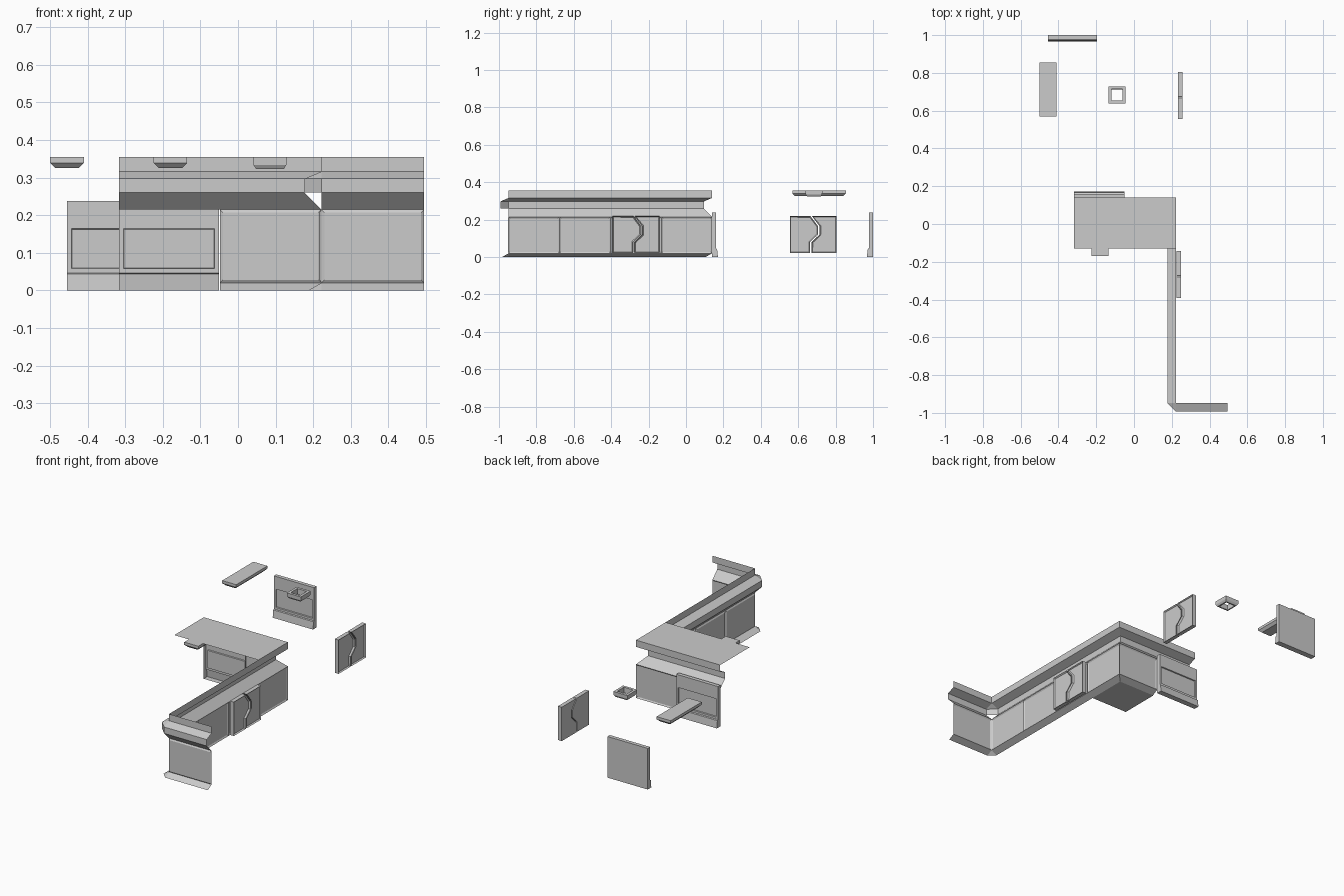
import bpy, bmesh
from mathutils import Vector as V

if "Cube" in bpy.data.objects:
    bpy.data.objects.remove(bpy.data.objects["Cube"])


def finish(name, bm, recalc=True):
    bmesh.ops.remove_doubles(bm, verts=bm.verts, dist=0.0004)
    if recalc:
        bmesh.ops.recalc_face_normals(bm, faces=bm.faces)
    me = bpy.data.meshes.new(name)
    bm.to_mesh(me)
    bm.free()
    ob = bpy.data.objects.new(name, me)
    bpy.context.collection.objects.link(ob)
    return ob


def face(bm, pts):
    return bm.faces.new([bm.verts.new(p) for p in pts])


# Counter cross-section: (outward offset, height)
PROFILE = [(-.035, 0), (0, .02), (0, .215), (-.045, .26),
           (-.045, .297), (0, .316), (0, .355)]


def counter_wall(name, start, u, n, breaks, mitre0=0, mitre1=0, open_last=False):
    """Open sheet swept along u, split into recessed panels."""
    bm = bmesh.new()
    start, u, n = V(start), V(u), V(n)
    last = len(breaks) - 1

    def point(i, k):
        off, z = PROFILE[k]
        d = breaks[i]
        d += mitre0 * off if i == 0 else mitre1 * off if i == last else 0
        return start + u * d + n * off + V((0, 0, z))

    panels = []
    for i in range(last):
        for k in range(len(PROFILE) - 1):
            if open_last and i == last - 1 and k < 2:
                continue
            f = face(bm, [point(i, k), point(i + 1, k), point(i + 1, k + 1), point(i, k + 1)])
            f.normal_update()
            if f.normal.dot(n) < 0 and k == 1:
                f.normal_flip()
            if k == 1:
                panels.append(f)
    bmesh.ops.inset_individual(bm, faces=panels, thickness=.011, depth=-.005)
    return finish(name, bm)


X, Y, XE, YS = .222, .14, .495, -.948
L = Y - YS
counter_wall("long_counter_wall", (X, YS, 0), (0, 1, 0), (1, 0, 0),
             [0, .272, .544, .816, L], mitre1=1)
counter_wall("back_counter_wall", (X, Y, 0), (-1, 0, 0), (0, 1, 0),
             [0, .27, X + .317], mitre0=-1, open_last=True)
counter_wall("wing_counter_wall", (X, YS, 0), (1, 0, 0), (0, 1, 0), [0, XE - X])

# Diagonal filler in the inner corner
bm = bmesh.new()
for k in (0, 3, 4):
    (o0, z0), (o1, z1) = PROFILE[k:k + 2]
    pts = [(X + o0, YS, z0), (X, YS + o0, z0)]
    pts += [(X, YS + o1, z1), (X + o1, YS, z1)] if o1 else [(X, YS, z1)]
    face(bm, pts)
finish("inner_corner_filler", bm)

# Flat worktop and the floor of the corner cabinet
for name, x0, x1, y0, y1, z in (("worktop", -.317, X, -.13, Y, .355),
                                ("cabinet_floor", -.05, X - .035, -.13, Y - .035, 0)):
    bm = bmesh.new()
    face(bm, [(x0, y0, z), (x1, y0, z), (x1, y1, z), (x0, y1, z)])
    finish(name, bm, False)


def rect(cx, cy, w, d, z):
    return [(cx + sx * w / 2, cy + sy * d / 2, z)
            for sx, sy in ((-1, -1), (1, -1), (1, 1), (-1, 1))]


def loft(name, loops, closed=False):
    """Bridge rectangular loops; cap the ends or close into a ring."""
    bm = bmesh.new()
    pairs = list(zip(loops, loops[1:]))
    if closed:
        pairs.append((loops[-1], loops[0]))
    else:
        face(bm, loops[0])
        face(bm, loops[-1])
    for a, b in pairs:
        for i in range(4):
            j = (i + 1) % 4
            face(bm, [a[i], a[j], b[j], b[i]])
    return finish(name, bm)


# Bevelled slab: one set in the worktop, one loose
for name, cx, cy in (("worktop_slab", -.18, -.028), ("loose_slab", -.455, .712)):
    loft(name, [rect(cx, cy, .062, .257, .325), rect(cx, cy, .09, .285, .339),
                rect(cx, cy, .09, .285, .3545)])

# Square frame: one under the worktop, one loose
for name, cx, cy in (("worktop_square_frame", .085, .005), ("loose_square_frame", -.09, .684)):
    loft(name, [rect(cx, cy, .09, .09, .3545), rect(cx, cy, .088, .088, .334),
                rect(cx, cy, .074, .074, .323), rect(cx, cy, .058, .058, .323),
                rect(cx, cy, .06, .06, .3545)], closed=True)


def access_panel(name, x0, x1, yback, s, back):
    """Panel with sloped foot and recessed field; s is the facing along y."""
    bm = bmesh.new()
    prof = [(0, 0), (.033, 0), (.028, .043), (.022, .046), (.022, .058),
            (.022, .164), (.022, .238), (0, .238)]
    cols = [x0, x0 + .012, x1 - .012, x1]
    p = lambda x, q: (x, yback + s * q[0], q[1])
    field = None
    for c in range(3):
        for k in range(7):
            a, b = prof[k], prof[k + 1]
            f = face(bm, [p(cols[c], a), p(cols[c + 1], a), p(cols[c + 1], b), p(cols[c], b)])
            if c == 1 and k == 4:
                field = f
        if back:
            face(bm, [p(cols[c], prof[0]), p(cols[c + 1], prof[0]),
                      p(cols[c + 1], prof[7]), p(cols[c], prof[7])])
    for x in (x0, x1):
        face(bm, [p(x, q) for q in prof])
    field.normal_update()
    if field.normal.y * s < 0:
        field.normal_flip()
    bmesh.ops.inset_individual(bm, faces=[field], thickness=.003, depth=-.006)
    return finish(name, bm)


access_panel("fitted_access_panel", -.317, -.05, .138, 1, False)
access_panel("loose_access_panel", -.455, -.197, 1.0, -1, True)


# Split decorative panel: two halves parted by a kinked groove
def split_panel(prefix, x, y0):
    w, zb, zt, g = .25, .022, .218, .004
    kink = [(.113, zb), (.113, .08), (.155, .12), (.155, .165), (.115, zt)]
    left = [(0, zt), (0, zb)] + [(y - g, z) for y, z in kink]
    right = [(w, zb), (w, zt)] + [(y + g, z) for y, z in reversed(kink)]
    for side, outline in (("left", left), ("right", right)):
        bm = bmesh.new()
        front = face(bm, [(x + .024, y0 + y, z) for y, z in outline])
        front.normal_update()
        if front.normal.x < 0:
            front.normal_flip()
        n = len(outline)
        at = lambda i, d: (x + d, y0 + outline[i % n][0], outline[i % n][1])
        for i in range(n):
            face(bm, [at(i, 0), at(i + 1, 0), at(i + 1, .024), at(i, .024)])
        face(bm, [at(i, 0) for i in range(n)])
        bmesh.ops.inset_individual(bm, faces=[front], thickness=.007, depth=-.008)
        finish(prefix + "_" + side + "_half", bm)


split_panel("fitted_split_panel", .224, -.392)
split_panel("loose_split_panel", .232, .555)
